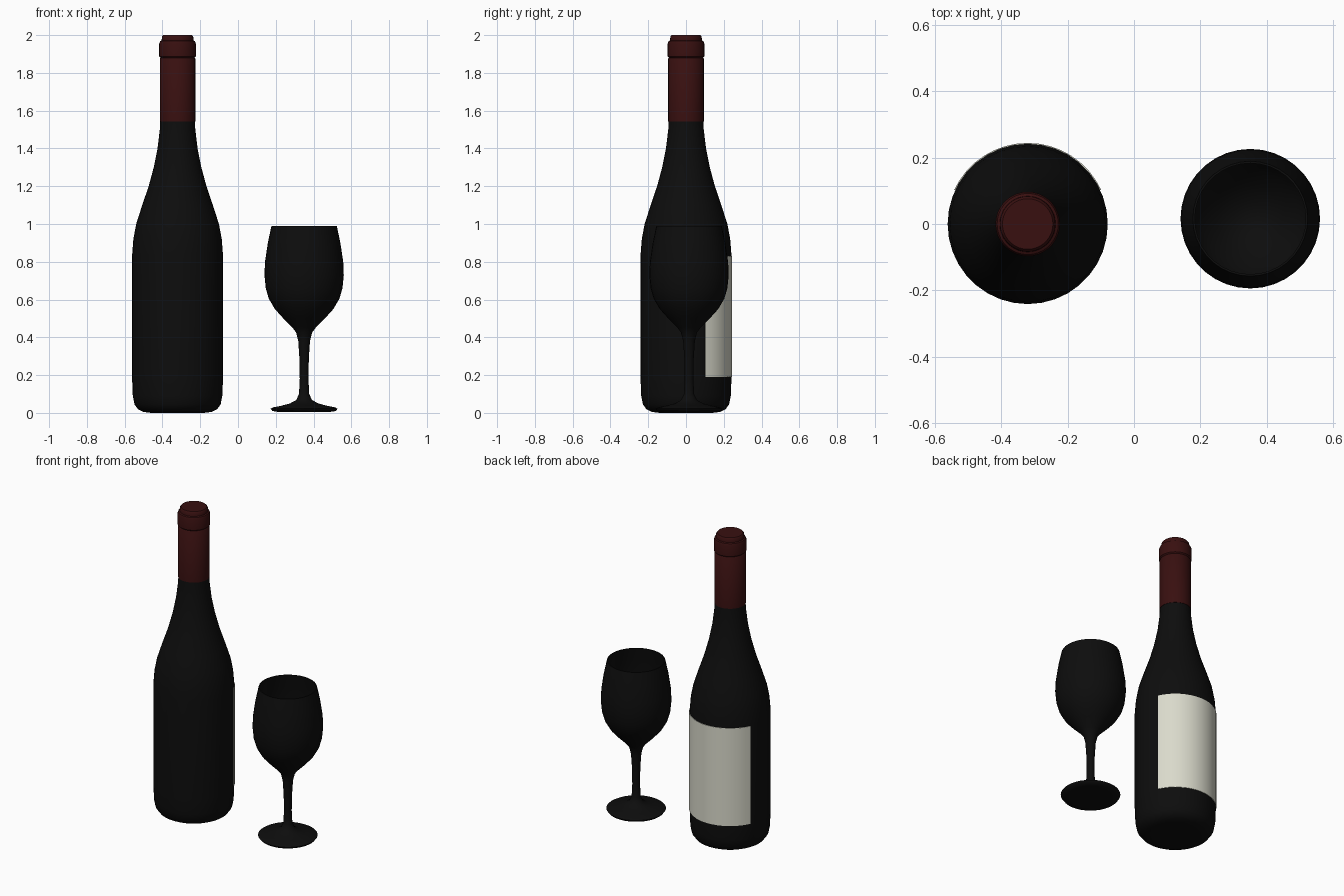
import bpy, bmesh, math
from mathutils import Matrix, Vector

if "Cube" in bpy.data.objects:
    bpy.data.objects.remove(bpy.data.objects["Cube"], do_unlink=True)


def material(name, rgb):
    m = bpy.data.materials.new(name)
    m.use_nodes = True
    m.diffuse_color = (*rgb, 1)
    bsdf = m.node_tree.nodes["Principled BSDF"]
    bsdf.inputs["Base Color"].default_value = (*rgb, 1)
    bsdf.inputs["Roughness"].default_value = 0.5
    return m


DARK = material("dark_glass", (0.004, 0.004, 0.004))
RED = material("wine_red_foil", (0.04, 0.005, 0.005))
CREAM = material("cream_paper", (0.7, 0.7, 0.6))
SIDES = 36


def lathe(name, profile, centre, mat, start=0, sweep=360, steps=SIDES, angle=40):
    """Revolve (radius, height) points about a vertical axis."""
    bm = bmesh.new()
    turn = Matrix.Rotation(math.radians(start), 3, "Z")
    verts = [bm.verts.new(turn @ Vector((r, 0, z))) for r, z in profile]
    edges = [bm.edges.new(pair) for pair in zip(verts, verts[1:])]
    bmesh.ops.spin(bm, geom=verts + edges, cent=(0, 0, 0), axis=(0, 0, 1),
                   angle=math.radians(sweep), steps=steps)
    bmesh.ops.remove_doubles(bm, verts=bm.verts, dist=0.0001)
    bmesh.ops.holes_fill(bm, edges=[e for e in bm.edges if e.is_boundary], sides=0)
    bmesh.ops.recalc_face_normals(bm, faces=bm.faces)
    mesh = bpy.data.meshes.new(name)
    bm.to_mesh(mesh)
    bm.free()
    mesh.materials.append(mat)
    obj = bpy.data.objects.new(name, mesh)
    obj.location = centre
    bpy.context.collection.objects.link(obj)
    bpy.ops.object.select_all(action="DESELECT")
    obj.select_set(True)
    bpy.context.view_layer.objects.active = obj
    bpy.ops.object.shade_smooth_by_angle(angle=math.radians(angle))
    return obj


BOTTLE = (-0.32, 0, 0)
GLASS = (0.35, 0.016, 0)

# Bottle body, shoulder and neck
lathe("bottle", [
    (0, 0.005), (0.14, 0), (0.18, 0.005), (0.21, 0.02), (0.228, 0.045), (0.237, 0.09),
    (0.241, 0.19), (0.241, 0.83), (0.234, 0.92), (0.219, 1.0), (0.187, 1.1),
    (0.153, 1.2), (0.126, 1.3), (0.106, 1.4), (0.094, 1.5), (0.09, 1.58),
    (0.085, 1.9), (0, 1.9)], BOTTLE, DARK)

# Foil sleeve with a groove below the lip
lathe("foil_capsule", [
    (0.088, 1.543), (0.094, 1.543), (0.094, 1.875), (0.09, 1.88), (0.097, 1.887),
    (0.097, 1.955), (0.092, 1.968), (0.084, 1.972), (0.083, 1.992), (0.076, 2.0),
    (0, 2.0)], BOTTLE, RED)

# Curved paper label wrapped around the back
lathe("label", [
    (0.239, 0.19), (0.244, 0.19), (0.244, 0.83), (0.239, 0.83), (0.239, 0.19)],
    BOTTLE, CREAM, start=25, sweep=130, steps=16)

# Wine glass: foot, stem, bowl and hollow inside
lathe("wine_glass", [
    (0, 0.004), (0.13, 0.004), (0.168, 0.01), (0.177, 0.022), (0.165, 0.029),
    (0.12, 0.038), (0.075, 0.05), (0.042, 0.068), (0.027, 0.1), (0.023, 0.18),
    (0.025, 0.29), (0.031, 0.38), (0.042, 0.425), (0.062, 0.452), (0.11, 0.5),
    (0.155, 0.55), (0.187, 0.605), (0.203, 0.66), (0.21, 0.73), (0.207, 0.8),
    (0.192, 0.9), (0.173, 0.99), (0.167, 0.99), (0.186, 0.9), (0.201, 0.8),
    (0.204, 0.73), (0.181, 0.61), (0.147, 0.555), (0.1, 0.505), (0.05, 0.47),
    (0, 0.46)], GLASS, DARK, angle=60)
